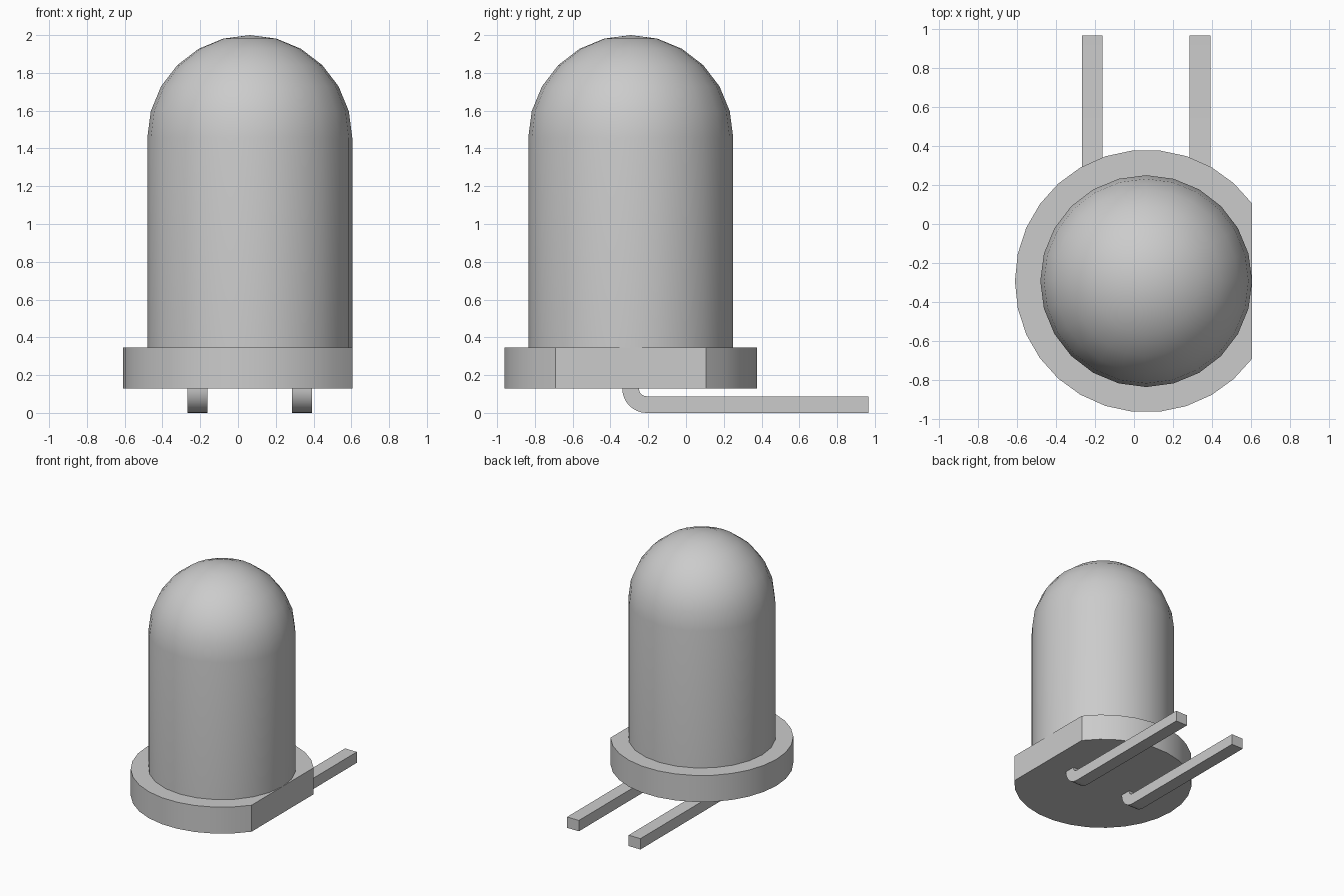
import bpy
import bmesh
from math import sin, cos, pi, acos

if "Cube" in bpy.data.objects:
    bpy.data.objects.remove(bpy.data.objects["Cube"])

CX, CY = 0.0625, -0.2925          # axis of the round parts
BODY_R, FLANGE_R = 0.5425, 0.6725
FLANGE_LOW, FLANGE_TOP, DOME_Z = 0.13, 0.345, 1.4575

grey = bpy.data.materials.new("neutral grey")
grey.use_nodes = True
grey.diffuse_color = (0.6, 0.6, 0.6, 1)
grey.node_tree.nodes["Principled BSDF"].inputs["Base Color"].default_value = (0.6, 0.6, 0.6, 1)


def finish(bm, name):
    """Turn a bmesh into a grey object with sharp edges kept."""
    bmesh.ops.recalc_face_normals(bm, faces=bm.faces)
    mesh = bpy.data.meshes.new(name)
    bm.to_mesh(mesh)
    bm.free()
    mesh.materials.append(grey)
    obj = bpy.data.objects.new(name, mesh)
    bpy.context.collection.objects.link(obj)
    bpy.ops.object.select_all(action="DESELECT")
    obj.select_set(True)
    bpy.context.view_layer.objects.active = obj
    bpy.ops.object.shade_smooth_by_angle(angle=pi / 6)
    return obj


def prism(outline, offset, name):
    """Extrude a closed outline along an offset."""
    bm = bmesh.new()
    face = bm.faces.new([bm.verts.new(p) for p in outline])
    ext = bmesh.ops.extrude_face_region(bm, geom=[face], use_keep_orig=True)
    moved = [v for v in ext["geom"] if isinstance(v, bmesh.types.BMVert)]
    bmesh.ops.translate(bm, verts=moved, vec=offset)
    return finish(bm, name)


# Domed body: profile spun around its axis
rings = 6
profile = [(BODY_R, FLANGE_TOP - 0.005)]
profile += [(BODY_R * cos(i * pi / 2 / rings), DOME_Z + BODY_R * sin(i * pi / 2 / rings))
            for i in range(rings + 1)]
bm = bmesh.new()
verts = [bm.verts.new((CX + r, CY, z)) for r, z in profile]
edges = [bm.edges.new(pair) for pair in zip(verts, verts[1:])]
bmesh.ops.spin(bm, geom=verts + edges, cent=(CX, CY, 0), axis=(0, 0, 1),
               angle=2 * pi, steps=24)
bmesh.ops.remove_doubles(bm, verts=bm.verts, dist=0.0005)
finish(bm, "domed_body")

# Base flange: a disc with one flat side on +x
half = acos(BODY_R / FLANGE_R)
arc = [half + i * (2 * pi - 2 * half) / 24 for i in range(25)]
prism([(CX + FLANGE_R * cos(a), CY + FLANGE_R * sin(a), FLANGE_LOW) for a in arc],
      (0, 0, FLANGE_TOP - FLANGE_LOW), "base_flange")

# Bent leads: an L-shaped side outline with a rounded bend, extruded in x
WIDTH, THICK, OUTER = 0.106, 0.088, 0.128
BEND_Y, END_Y, STEPS = -0.209, 0.965, 8


def bend(radius):
    return [(BEND_Y - radius * cos(i * pi / 2 / STEPS), OUTER - radius * sin(i * pi / 2 / STEPS))
            for i in range(STEPS + 1)]


outer, inner = bend(OUTER), bend(OUTER - THICK)
root_z = FLANGE_LOW + 0.01
side = [(outer[0][0], root_z)] + outer + [(END_Y, 0), (END_Y, THICK)]
side += inner[::-1] + [(inner[0][0], root_z)]
for name, sign in (("right_lead", -1), ("left_lead", 1)):
    x = CX + sign * 0.276 - WIDTH / 2
    prism([(x, y, z) for y, z in side], (WIDTH, 0, 0), name)
